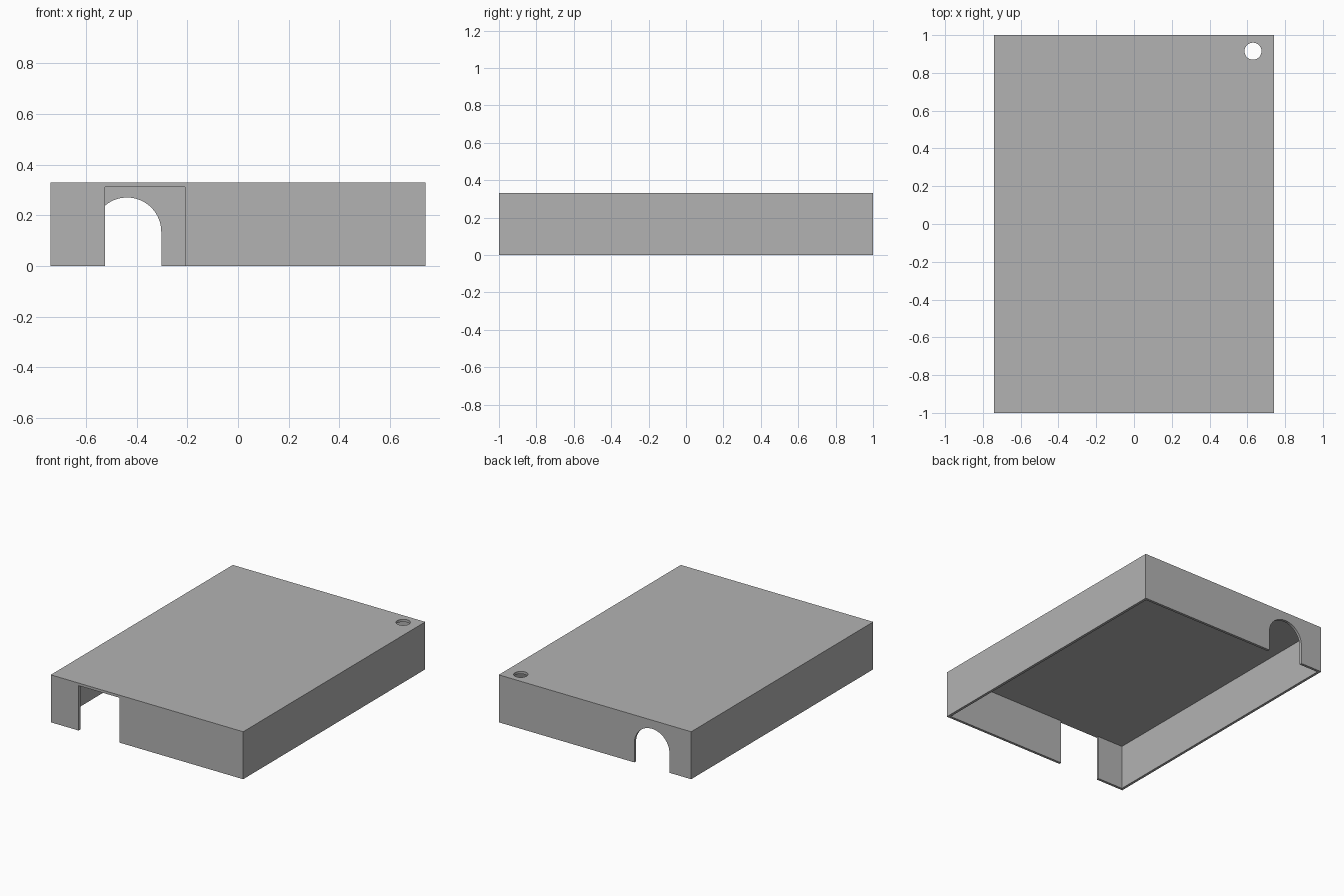
import bpy
from mathutils import Matrix
import bmesh
import math

if "Cube" in bpy.data.objects:
    bpy.data.objects.remove(bpy.data.objects["Cube"], do_unlink=True)

W, L, H, T = 1.48, 2.0, 0.33, 0.018   # width, length, height, wall thickness

grey = bpy.data.materials.new("plain_grey")
grey.use_nodes = True
grey.diffuse_color = (0.45, 0.45, 0.45, 1)
grey.node_tree.nodes["Principled BSDF"].inputs["Base Color"].default_value = grey.diffuse_color


def make_object(name, bm):
    bmesh.ops.recalc_face_normals(bm, faces=bm.faces)
    mesh = bpy.data.meshes.new(name)
    bm.to_mesh(mesh)
    bm.free()
    mesh.materials.append(grey)
    obj = bpy.data.objects.new(name, mesh)
    bpy.context.collection.objects.link(obj)
    return obj


def box(name, low, high):
    size = [b - a for a, b in zip(low, high)]
    centre = [(a + b) / 2 for a, b in zip(low, high)]
    bm = bmesh.new()
    bmesh.ops.create_cube(bm, size=1, matrix=Matrix.Translation(centre) @ Matrix.Diagonal((*size, 1)))
    return make_object(name, bm)


def arch(name, x, radius, spring, y0, y1, steps=32):
    # Round-topped outline extruded along y
    outline = [(x + radius, -0.1), (x - radius, -0.1)]
    for i in range(steps + 1):
        a = math.pi * (1 - i / steps)
        outline.append((x + radius * math.cos(a), spring + radius * math.sin(a)))
    bm = bmesh.new()
    face = bm.faces.new([bm.verts.new((px, y0, pz)) for px, pz in outline])
    grown = bmesh.ops.extrude_face_region(bm, geom=[face])["geom"]
    verts = [v for v in grown if isinstance(v, bmesh.types.BMVert)]
    bmesh.ops.translate(bm, verts=verts, vec=(0, y1 - y0, 0))
    return make_object(name, bm)


def cylinder(name, x, y, z, radius, depth):
    bm = bmesh.new()
    bmesh.ops.create_cone(bm, cap_ends=True, segments=48, radius1=radius, radius2=radius,
                          depth=depth, matrix=Matrix.Translation((x, y, z)))
    return make_object(name, bm)


# Solid block that becomes the open-bottomed cover
cover = box("cover_shell", (-W / 2, -L / 2, 0), (W / 2, L / 2, H))

# Hollow inside, front slot, arched back opening and round hole in the top
cutters = [
    box("cavity_cutter", (T - W / 2, T - L / 2, -0.1), (W / 2 - T, L / 2 - T, H - T)),
    box("front_slot_cutter", (-0.525, -1.1, -0.1), (-0.21, -0.9, H - T)),
    arch("back_arch_cutter", -0.438, 0.135, 0.135, 0.9, 1.1),
    cylinder("top_hole_cutter", 0.63, 0.915, H, 0.045, 0.2),
]
for cutter in cutters:
    cutter.hide_render = True
    cut = cover.modifiers.new(cutter.name, 'BOOLEAN')
    cut.operation = 'DIFFERENCE'
    cut.solver = 'EXACT'
    cut.object = cutter

# Bake the cuts and drop the helpers
bpy.context.view_layer.update()
graph = bpy.context.evaluated_depsgraph_get()
baked = bpy.data.meshes.new_from_object(cover.evaluated_get(graph))
cover.modifiers.clear()
cover.data = baked
for cutter in cutters:
    bpy.data.objects.remove(cutter, do_unlink=True)

# Smooth the curved walls, keep the edges sharp
bpy.ops.object.select_all(action='DESELECT')
cover.select_set(True)
bpy.context.view_layer.objects.active = cover
bpy.ops.object.shade_smooth_by_angle(angle=math.radians(30))
